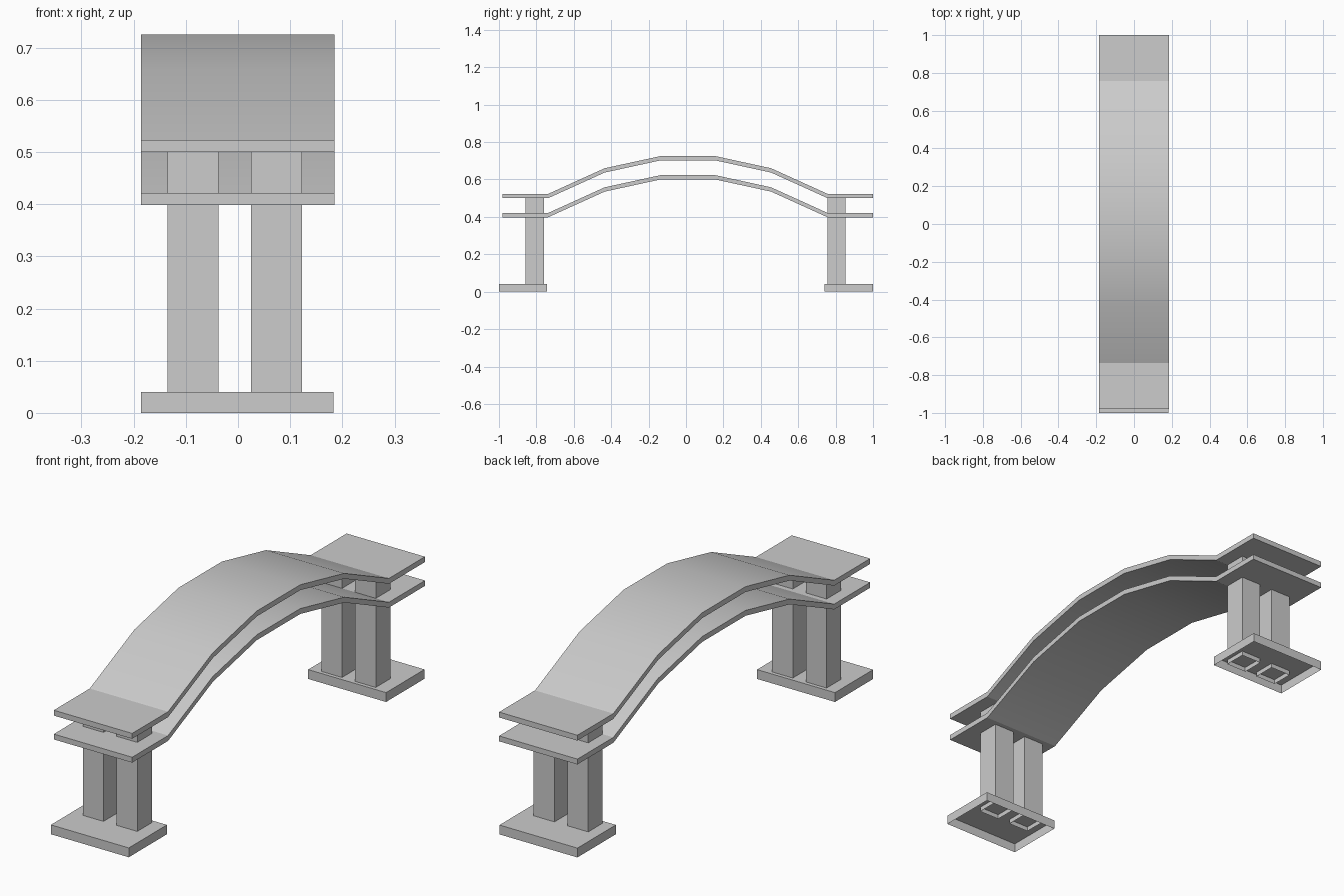
import bpy, bmesh, math

cube = bpy.data.objects.get("Cube")
if cube:
    bpy.data.objects.remove(cube, do_unlink=True)

stone = bpy.data.materials.new("light_grey")
stone.use_nodes = True
stone.diffuse_color = (0.604, 0.604, 0.604, 1)
stone.node_tree.nodes["Principled BSDF"].inputs["Base Color"].default_value = stone.diffuse_color


def finish(name, bm):
    mesh = bpy.data.meshes.new(name)
    bm.to_mesh(mesh)
    bm.free()
    mesh.materials.append(stone)
    obj = bpy.data.objects.new(name, mesh)
    bpy.context.collection.objects.link(obj)
    return obj


def open_box(name, x, y, z):
    """Box between the given (low, high) ranges, without a bottom face."""
    bm = bmesh.new()
    bmesh.ops.create_cube(bm, size=1)
    for v in bm.verts:
        v.co = [r[0] if c < 0 else r[1] for c, r in zip(v.co, (x, y, z))]
    bottom = [f for f in bm.faces if f.normal.z < -0.5]
    bmesh.ops.delete(bm, geom=bottom, context="FACES_ONLY")
    return finish(name, bm)


def deck(name, drop):
    """Arched slab: half profile mirrored along y, then extruded across x."""
    half = [(0.99, 0.523), (0.747, 0.523), (0.445, 0.66), (0.147, 0.725)]
    top = [(-y, z) for y, z in half] + half[::-1]
    outline = top + [(y, z - 0.023) for y, z in reversed(top)]
    bm = bmesh.new()
    side = bm.faces.new([bm.verts.new((-0.186, y + 0.01, z - drop)) for y, z in outline])
    ext = bmesh.ops.extrude_face_region(bm, geom=[side], use_keep_orig=True)
    moved = [g for g in ext["geom"] if isinstance(g, bmesh.types.BMVert)]
    bmesh.ops.translate(bm, verts=moved, vec=(0.371, 0, 0))
    bmesh.ops.recalc_face_normals(bm, faces=bm.faces)
    obj = finish(name, bm)
    bpy.ops.object.select_all(action="DESELECT")
    obj.select_set(True)
    bpy.context.view_layer.objects.active = obj
    bpy.ops.object.shade_smooth_by_angle(angle=math.radians(18))


# Two parallel walkways
deck("upper_deck", 0)
deck("lower_deck", 0.102)

# Hollow footing and a pair of columns at each end
for end, base_y, column_y in (("front", (-1, -0.742), (-0.857, -0.758)),
                              ("back", (0.74, 1), (0.756, 0.854))):
    open_box(end + "_footing", (-0.186, 0.183), base_y, (0, 0.04))
    for side, column_x in (("right", (-0.135, -0.037)), ("left", (0.025, 0.123))):
        open_box(f"{end}_{side}_column", column_x, column_y, (0.02, 0.51))
